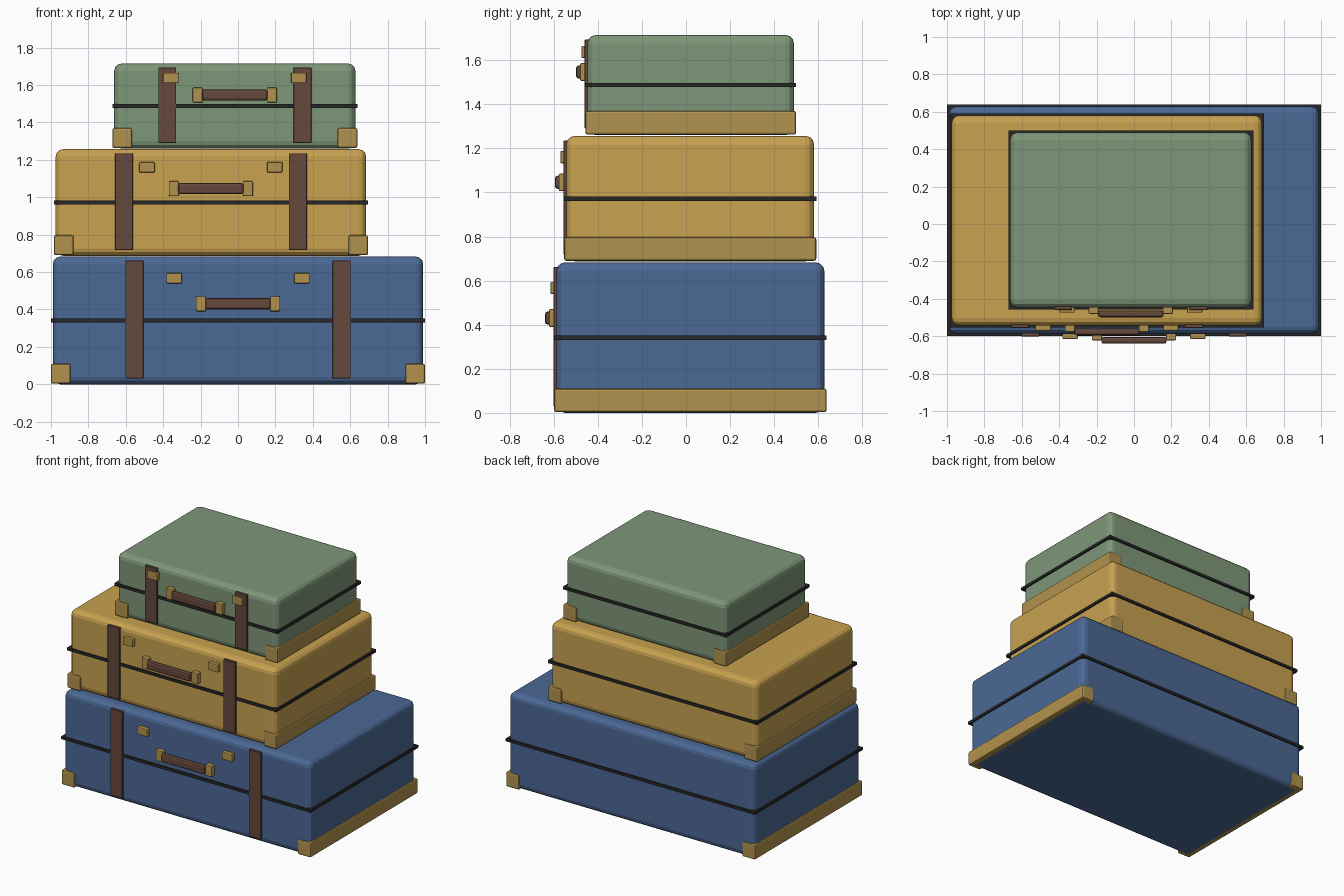
import bpy, bmesh

if "Cube" in bpy.data.objects:
    bpy.data.objects.remove(bpy.data.objects["Cube"])


def material(name, color):
    m = bpy.data.materials.new(name)
    m.diffuse_color = (*color, 1)
    m.use_nodes = True
    m.node_tree.nodes["Principled BSDF"].inputs["Base Color"].default_value = m.diffuse_color
    return m


BLUE = material("blue", (0.07, 0.14, 0.30))
TAN = material("tan", (0.58, 0.36, 0.08))
GREEN = material("green", (0.21, 0.31, 0.19))
BRASS = material("brass", (0.44, 0.29, 0.075))
LEATHER = material("leather", (0.13, 0.065, 0.045))
DARK = material("dark", (0.02, 0.02, 0.02))


def box(name, x, y, z, mat, bevel=0, segments=1):
    """Bevelled box from (min, max) pairs along each axis."""
    size = [b - a for a, b in (x, y, z)]
    mid = [(a + b) / 2 for a, b in (x, y, z)]
    bm = bmesh.new()
    bmesh.ops.create_cube(bm, size=1)
    bmesh.ops.scale(bm, vec=size, verts=bm.verts)
    if bevel:
        bmesh.ops.bevel(bm, geom=bm.edges[:], offset=bevel, segments=segments,
                        profile=0.5, affect='EDGES')
    mesh = bpy.data.meshes.new(name)
    bm.to_mesh(mesh)
    bm.free()
    mesh.materials.append(mat)
    ob = bpy.data.objects.new(name, mesh)
    ob.location = mid
    bpy.context.collection.objects.link(ob)
    return ob


def suitcase(name, cx, half, front, back, z0, z1, mat):
    h = z1 - z0
    # shell and the dark seam round its middle
    box(name + "_body", (cx - half, cx + half), (front, back), (z0, z1), mat, 0.04, 3)
    e = 0.01
    zs = (z0 + z1) / 2
    box(name + "_seam", (cx - half - e, cx + half + e), (front - e, back + e),
        (zs - 0.01, zs + 0.01), DARK)
    zh, zl = z0 + 0.63 * h, z0 + 0.83 * h
    for s, side in ((-1, "left"), (1, "right")):
        def span(a, b):
            return tuple(sorted((cx + s * a, cx + s * b)))
        # brass runner along the bottom edge
        box(f"{name}_runner_{side}", span(half - 0.095, half + e), (front - e, back + e),
            (z0 + 0.003, z0 + 0.11), BRASS, 0.01, 2)
        # front strap, latch and handle bracket
        o = 0.56 * half
        box(f"{name}_strap_{side}", span(o - 0.048, o + 0.048), (front - 0.013, front + 0.01),
            (z0 + 0.031, z1 - 0.022), LEATHER, 0.002)
        box(f"{name}_latch_{side}", span(0.3, 0.383), (front - 0.027, front + 0.005),
            (zl - 0.028, zl + 0.028), BRASS, 0.006, 2)
        box(f"{name}_handle_bracket_{side}", span(0.171, 0.225), (front - 0.034, front + 0.005),
            (zh - 0.04, zh + 0.04), BRASS, 0.006, 2)
    # handle grip
    box(name + "_handle_grip", (cx - 0.175, cx + 0.175), (front - 0.052, front - 0.015),
        (zh - 0.03, zh + 0.03), LEATHER, 0.013, 2)


suitcase("large_case", 0, 0.99, -0.588, 0.628, 0, 0.683, BLUE)
suitcase("medium_case", -0.145, 0.83, -0.543, 0.581, 0.687, 1.257, TAN)
suitcase("small_case", -0.017, 0.645, -0.447, 0.49, 1.26, 1.715, GREEN)
